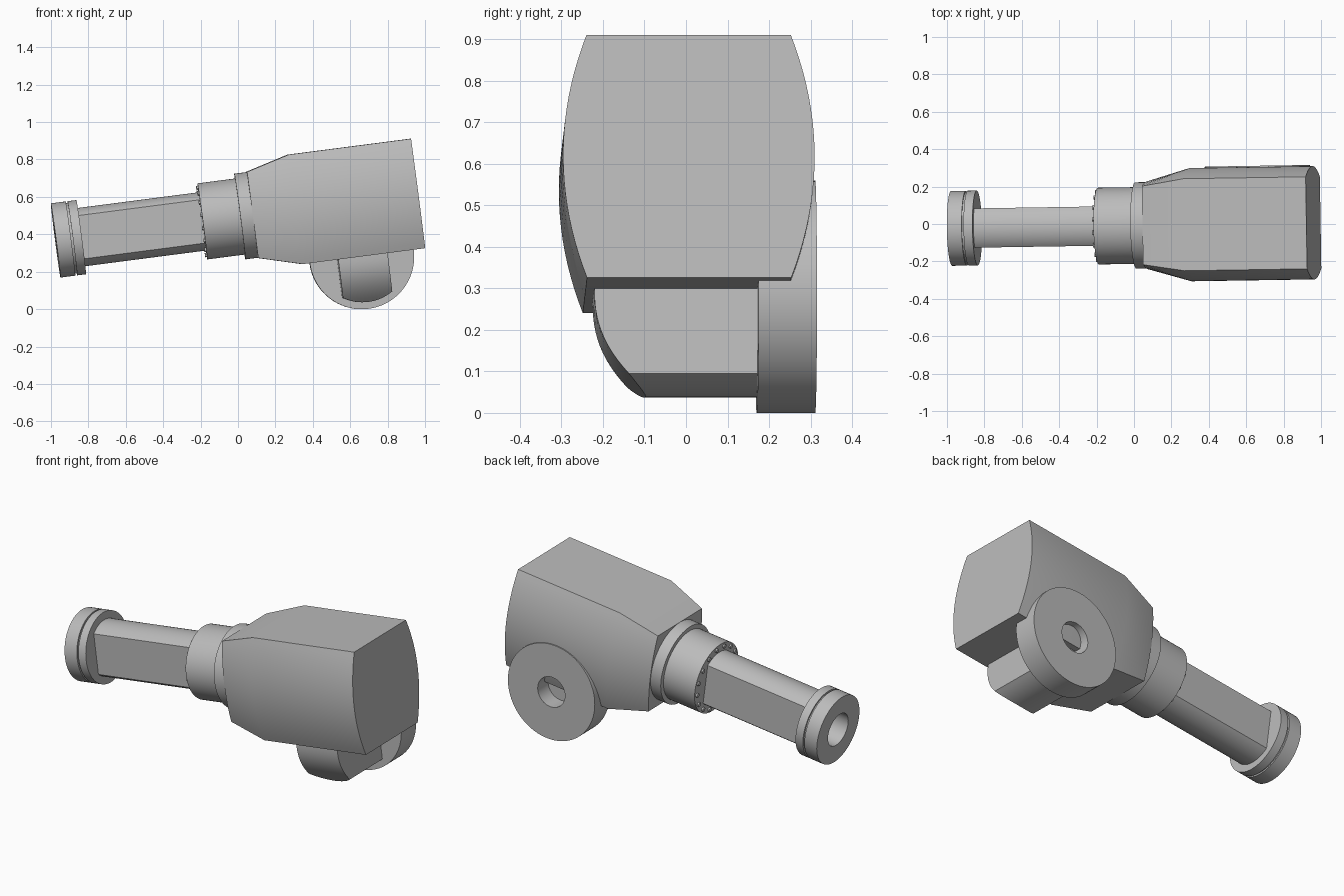
import bpy, bmesh
from math import sin, cos, acos, pi, sqrt, radians
from mathutils import Matrix

old = bpy.data.objects.get("Cube")
if old:
    bpy.data.objects.remove(old, do_unlink=True)

grey = bpy.data.materials.new("plain_grey")
grey.use_nodes = True
grey.diffuse_color = (0.5, 0.5, 0.5, 1)
grey.node_tree.nodes["Principled BSDF"].inputs["Base Color"].default_value = (0.5, 0.5, 0.5, 1)

# Arm frame: x runs along the arm, tilted upward and slightly turned
arm = (Matrix.Translation((-0.975, -0.0235, 0.367))
       @ Matrix.Rotation(radians(0.9), 4, 'Z')
       @ Matrix.Rotation(radians(-7.4), 4, 'Y'))


def finish(name, bm, matrix):
    bmesh.ops.recalc_face_normals(bm, faces=bm.faces)
    mesh = bpy.data.meshes.new(name)
    bm.to_mesh(mesh)
    bm.free()
    mesh.transform(matrix)
    mesh.materials.append(grey)
    obj = bpy.data.objects.new(name, mesh)
    bpy.context.collection.objects.link(obj)
    bpy.ops.object.select_all(action='DESELECT')
    obj.select_set(True)
    bpy.context.view_layer.objects.active = obj
    bpy.ops.object.shade_smooth_by_angle(angle=radians(30))
    return obj


def loft(name, rings, matrix=arm):
    """Skin equal-length closed rings and cap both ends."""
    bm = bmesh.new()
    rows = [[bm.verts.new(p) for p in ring] for ring in rings]
    n = len(rows[0])
    for a, b in zip(rows, rows[1:]):
        for i in range(n):
            j = (i + 1) % n
            bm.faces.new((a[i], a[j], b[j], b[i]))
    bm.faces.new(rows[0])
    bm.faces.new(rows[-1])
    return finish(name, bm, matrix)


def lathe(name, profile, matrix=arm, sides=64):
    """Turn (along, radius) points about the x axis."""
    rings = [[(x, r * cos(2 * pi * i / sides), r * sin(2 * pi * i / sides))
              for i in range(sides)] for x, r in profile]
    return loft(name, rings, matrix)


# End ring with a thin groove and a blind bore
lathe("end_ring", [(0.1, 0.095), (0, 0.095), (0, 0.2), (0.08, 0.2), (0.08, 0.19),
                   (0.09, 0.19), (0.09, 0.2), (0.138, 0.2)])

# Round tube with flattened sides
tube_r, tube_half = 0.157, 0.105
start = acos(tube_half / tube_r)
angles = [start + (pi - 2 * start) * i / 24 for i in range(25)]
angles += [a + pi for a in angles]
loft("forearm_tube", [[(x, tube_r * cos(a), tube_r * sin(a)) for a in angles]
                      for x in (0.13, 0.8)])

# Collar, its bolts and the flange behind it
lathe("collar", [(0.791, 0.205), (1.0, 0.205)])
lathe("flange", [(0.993, 0.231), (1.062, 0.231)])
for i in range(16):
    spot = Matrix.Rotation(2 * pi * (i + 0.5) / 16, 4, 'X') @ Matrix.Translation((0, 0, 0.184))
    lathe("collar_bolt", [(0.782, 0.012), (0.8, 0.012)], arm @ spot, 12)


# Housing: flat top and bottom, bulged sides, tapering to the flange
def housing_section(x, middle, edge, half):
    steps = [-1 + i / 10 for i in range(21)]
    side = [(middle - (middle - edge) * t * t, half * t) for t in steps]
    return [(x, y, z) for y, z in side] + [(x, -y, z) for y, z in reversed(side)]


loft("housing", [housing_section(1.059, 0.235, 0.21, 0.232),
                 housing_section(1.291, 0.303, 0.246, 0.295),
                 housing_section(1.951, 0.303, 0.246, 0.295)])

# Joint disc with a blind bore, facing the back
joint = arm @ Matrix.Translation((1.615, 0, -0.298))
lathe("joint_disc", [(0.168, 0.28), (0.309, 0.28), (0.309, 0.088), (0.21, 0.088)],
      joint @ Matrix.Rotation(pi / 2, 4, 'Z'), 96)


# Joint lug: round underside, front face curving back as it drops
def lug_section(x, radius=0.243):
    low = sqrt(radius ** 2 - x ** 2)
    drops = [low * i / 12 for i in range(13)]
    front = [(x, -0.225 + 0.125 * (d / radius) ** 2.3, -d) for d in drops]
    return [(x, -0.225, 0.1)] + front + [(x, 0.2, -low), (x, 0.2, 0.1)]


loft("joint_lug", [lug_section(-0.133 + 0.266 * i / 16) for i in range(17)])
bpy.data.objects["joint_lug"].data.transform(joint @ arm.inverted())
